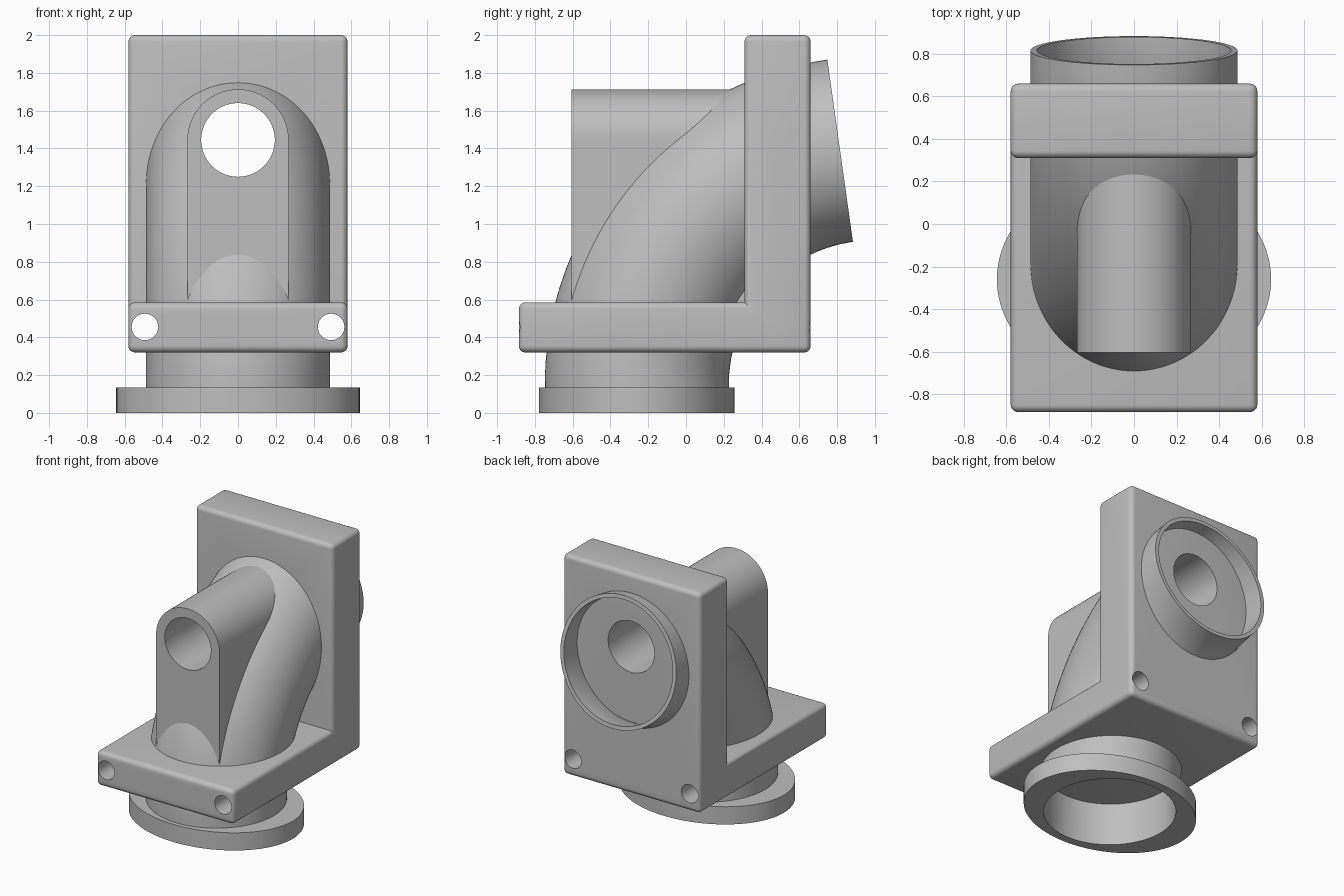
import bpy, bmesh
from math import sin, cos, pi, radians
from mathutils import Vector

cube = bpy.data.objects.get("Cube")
if cube:
    bpy.data.objects.remove(cube, do_unlink=True)

grey = bpy.data.materials.new("plain grey")
grey.use_nodes = True
colour = (0.52, 0.52, 0.52, 1)
grey.diffuse_color = colour
grey.node_tree.nodes["Principled BSDF"].inputs["Base Color"].default_value = colour

SEG = 96
PIPE_Y, PIPE_R, BORE_R = -0.26, 0.487, 0.457   # pipe axis and radii
BEND_R, BEND_Z = 1.25, 0.15                    # elbow bend
HOLE_Z, HOLE_R = 1.445, 0.195                  # horizontal bore


def finish(name, bm):
    bmesh.ops.recalc_face_normals(bm, faces=bm.faces)
    mesh = bpy.data.meshes.new(name)
    bm.to_mesh(mesh)
    bm.free()
    mesh.materials.append(grey)
    obj = bpy.data.objects.new(name, mesh)
    bpy.context.collection.objects.link(obj)
    return obj


def prism(name, profile, direction, bevel=0):
    """Extrude a flat outline; optionally round its convex edges."""
    bm = bmesh.new()
    face = bm.faces.new([bm.verts.new(p) for p in profile])
    ext = bmesh.ops.extrude_face_region(bm, geom=[face])
    moved = [v for v in ext["geom"] if isinstance(v, bmesh.types.BMVert)]
    bmesh.ops.translate(bm, verts=moved, vec=direction)
    bmesh.ops.recalc_face_normals(bm, faces=bm.faces)
    if bevel:
        edges = [e for e in bm.edges if e.is_convex]
        bmesh.ops.bevel(bm, geom=edges, offset=bevel, segments=5,
                        profile=0.5, affect='EDGES')
    return finish(name, bm)


def ring_loop(name, rings):
    """Skin a closed series of rings into a hollow tube."""
    bm = bmesh.new()
    loops = [[bm.verts.new(p) for p in ring] for ring in rings]
    for i, a in enumerate(loops):
        b = loops[(i + 1) % len(loops)]
        for j in range(SEG):
            k = (j + 1) % SEG
            bm.faces.new((a[j], a[k], b[k], b[j]))
    return finish(name, bm)


def ellipse(centre, u, v):
    angles = [2 * pi * i / SEG for i in range(SEG)]
    return [Vector(centre) + Vector(u) * cos(a) + Vector(v) * sin(a) for a in angles]


def cylinder_y(name, x, z, r):
    return prism(name, ellipse((x, -1.2, z), (r, 0, 0), (0, 0, r)), (0, 2.4, 0))


def pipe_ring(angle, r):
    out = Vector((0, -cos(angle), sin(angle)))
    centre = Vector((0, PIPE_Y + BEND_R, BEND_Z)) + out * BEND_R
    return ellipse(centre, (r, 0, 0), out * r)


def cut(obj, cutters):
    for c in cutters:
        mod = obj.modifiers.new("cut", 'BOOLEAN')
        mod.operation = 'DIFFERENCE'
        mod.solver = 'EXACT'
        mod.object = c
    bpy.context.view_layer.update()
    dg = bpy.context.evaluated_depsgraph_get()
    mesh = bpy.data.meshes.new_from_object(obj.evaluated_get(dg))
    obj.modifiers.clear()
    obj.data = mesh


# L-shaped bracket with rounded edges
outline = [(-0.885, 0.32), (0.66, 0.32), (0.66, 2.0),
           (0.31, 2.0), (0.31, 0.585), (-0.885, 0.585)]
bracket = prism("bracket", [(-0.58, y, z) for y, z in outline], (1.16, 0, 0), 0.035)

# Hollow elbow pipe
angles = [radians(82) * i / 40 for i in range(41)]
start = [ellipse((0, PIPE_Y, 0.13), (r, 0, 0), (0, -r, 0)) for r in (PIPE_R, BORE_R)]
elbow = ring_loop("elbow_pipe", [start[0]] + [pipe_ring(a, PIPE_R) for a in angles]
                  + [pipe_ring(a, BORE_R) for a in reversed(angles)] + [start[1]])

# Oval foot flange with a round opening
flange = ring_loop("foot_flange", [
    ellipse((0, PIPE_Y, z), (rx, 0, 0), (0, -ry, 0))
    for rx, ry, z in ((0.645, 0.518, 0), (0.645, 0.518, 0.135),
                      (BORE_R, BORE_R, 0.135), (BORE_R, BORE_R, 0))])

# Arched boss that carries the horizontal bore
W = 0.268
arch = [(W * cos(pi * i / 48), -0.605, HOLE_Z + W * sin(pi * i / 48)) for i in range(49)]
boss = prism("arched_boss", arch + [(-W, -0.605, 0.45), (W, -0.605, 0.45)], (0, 1.1, 0))

# Bore and the two bolt holes
bore = cylinder_y("bore_cutter", 0, HOLE_Z, HOLE_R)
bolts = [cylinder_y(side + "_bolt_cutter", x, 0.455, 0.07)
         for side, x in (("left", 0.493), ("right", -0.493))]
cut(bracket, [bore] + bolts)
cut(elbow, [bore] + bolts)
cut(boss, [bore])
for c in [bore] + bolts:
    bpy.data.objects.remove(c, do_unlink=True)

# Smooth the curved faces, keep the edges crisp
for obj in (bracket, elbow, flange, boss):
    bpy.ops.object.select_all(action='DESELECT')
    obj.select_set(True)
    bpy.context.view_layer.objects.active = obj
    bpy.ops.object.shade_smooth_by_angle(angle=radians(30))
